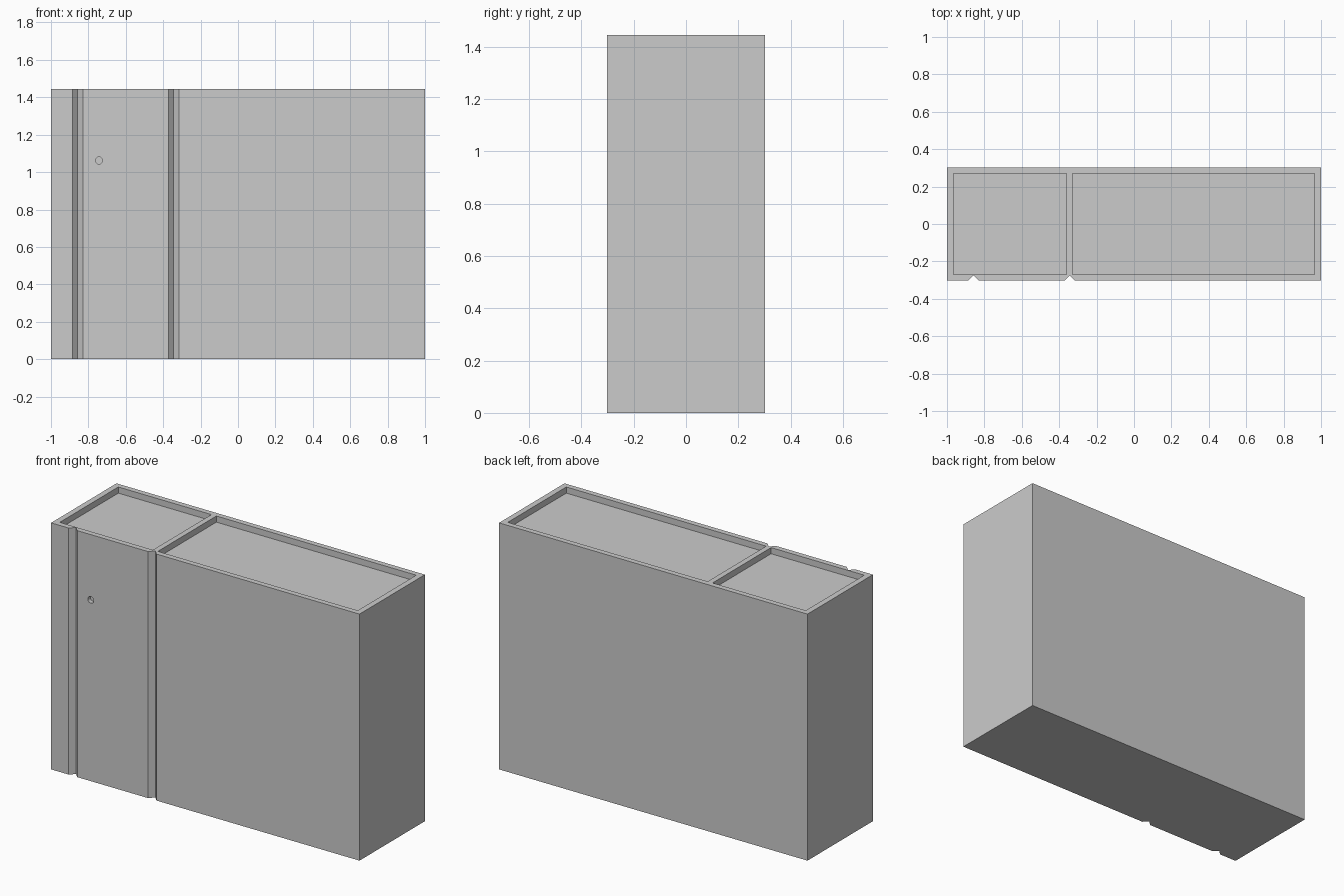
import bpy
import bmesh
from mathutils import Matrix, Vector

cube = bpy.data.objects.get("Cube")
if cube:
    bpy.data.objects.remove(cube, do_unlink=True)

WIDTH, DEPTH, HEIGHT = 2.0, 0.606, 1.445
FRONT, BACK = -DEPTH / 2, DEPTH / 2
RECESS = 0.036

grey = bpy.data.materials.new("light_grey")
grey.use_nodes = True
colour = (0.6, 0.6, 0.6, 1)
grey.diffuse_color = colour
grey.node_tree.nodes["Principled BSDF"].inputs["Base Color"].default_value = colour


def make_object(name, bm):
    bmesh.ops.recalc_face_normals(bm, faces=bm.faces)
    mesh = bpy.data.meshes.new(name)
    bm.to_mesh(mesh)
    bm.free()
    mesh.materials.append(grey)
    obj = bpy.data.objects.new(name, mesh)
    bpy.context.collection.objects.link(obj)
    return obj


def cut(target, cutter):
    cutter.hide_render = True
    cutter.hide_set(True)
    mod = target.modifiers.new(cutter.name, "BOOLEAN")
    mod.operation = "DIFFERENCE"
    mod.solver = "EXACT"
    mod.object = cutter
    bpy.context.view_layer.objects.active = target
    bpy.ops.object.modifier_apply(modifier=mod.name)
    bpy.data.objects.remove(cutter, do_unlink=True)


# Body: a plan outline with two V grooves in the front, extruded upward
outline = [(-WIDTH / 2, FRONT)]
for x in (-0.858, -0.344):
    outline += [(x - 0.028, FRONT), (x, FRONT + 0.028), (x + 0.028, FRONT)]
outline += [(WIDTH / 2, FRONT), (WIDTH / 2, BACK), (-WIDTH / 2, BACK)]

bm = bmesh.new()
base = bm.faces.new([bm.verts.new((x, y, 0)) for x, y in outline])
top = bmesh.ops.extrude_face_region(bm, geom=[base])
verts = [g for g in top["geom"] if isinstance(g, bmesh.types.BMVert)]
bmesh.ops.translate(bm, verts=verts, vec=(0, 0, HEIGHT))
body = make_object("cabinet_body", bm)

# Shallow trays in the top, with a divider between them
for name, x0, x1 in (("small_tray", -0.966, -0.362), ("large_tray", -0.33, 0.966)):
    bm = bmesh.new()
    size = Vector((x1 - x0, DEPTH - 0.064, RECESS * 2))
    place = Matrix.Translation(((x0 + x1) / 2, 0, HEIGHT))
    bmesh.ops.create_cube(bm, size=1, matrix=place @ Matrix.Diagonal(size).to_4x4())
    cut(body, make_object(name, bm))

# Round finger hole in the narrow door
bm = bmesh.new()
place = Matrix.Translation((-0.743, FRONT, 1.062)) @ Matrix.Rotation(1.5707963, 4, "X")
bmesh.ops.create_cone(bm, cap_ends=True, segments=24, radius1=0.019,
                      radius2=0.019, depth=0.05, matrix=place)
cut(body, make_object("finger_hole", bm))
